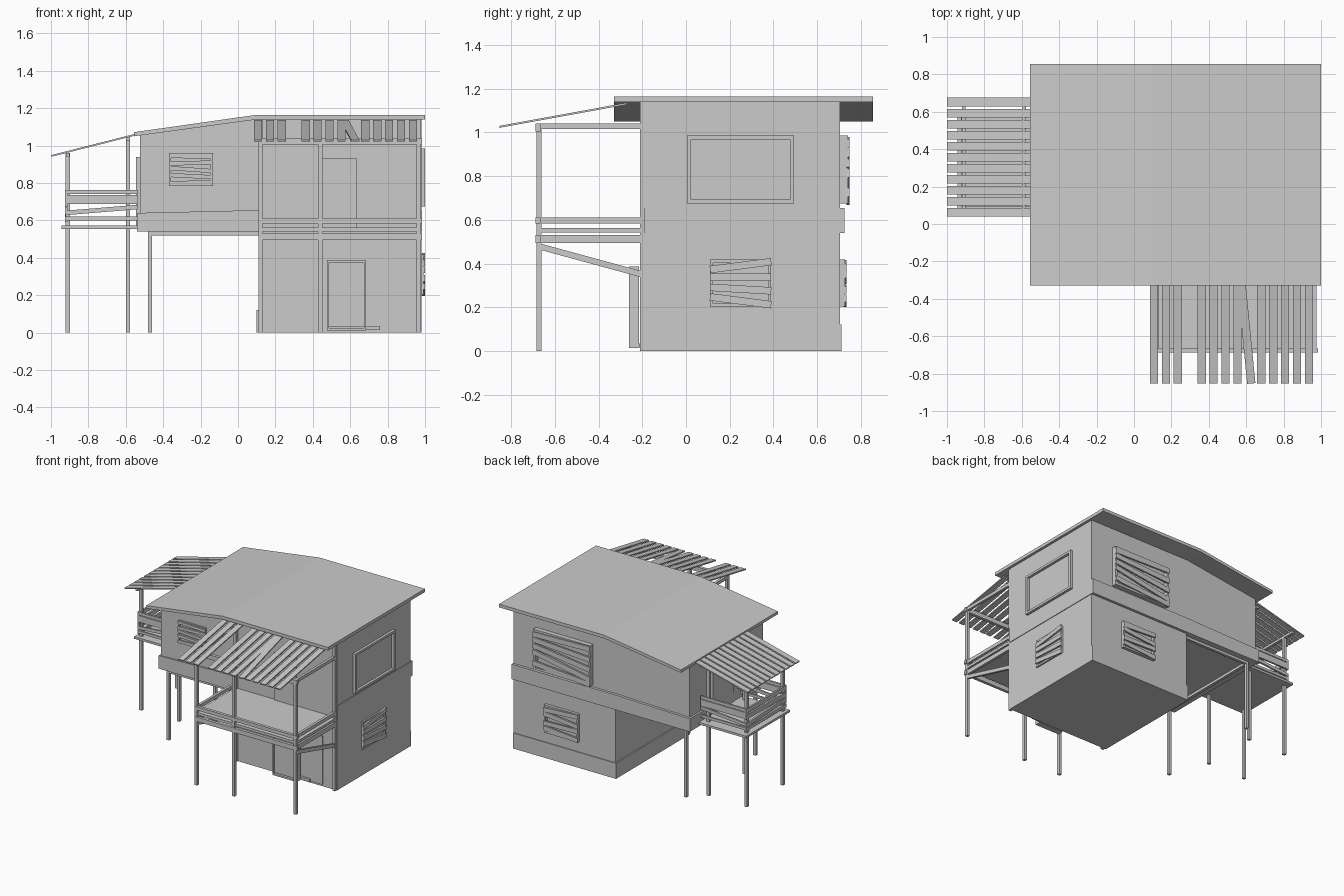
import bpy, math
from mathutils import Vector, Matrix

if "Cube" in bpy.data.objects:
    bpy.data.objects.remove(bpy.data.objects["Cube"])


def mesh(name, verts, faces):
    me = bpy.data.meshes.new(name)
    me.from_pydata(verts, [], faces)
    ob = bpy.data.objects.new(name, me)
    bpy.context.collection.objects.link(ob)
    return ob


BOX = [(0, 2, 3, 1), (4, 5, 7, 6), (0, 1, 5, 4), (2, 6, 7, 3), (0, 4, 6, 2), (1, 3, 7, 5)]


def box(name, x0, x1, y0, y1, z0, z1, mat=None):
    vs = [Vector((x, y, z)) for z in (z0, z1) for y in (y0, y1) for x in (x0, x1)]
    if mat:
        vs = [mat @ v for v in vs]
    return mesh(name, vs, BOX)


def plank(name, a, b, width, thick, side):
    """Straight board from a to b; side is the direction of its width."""
    a, b = Vector(a), Vector(b)
    d = (b - a).normalized()
    s = Vector(side)
    s = (s - d * s.dot(d)).normalized()
    m = Matrix((d, s, d.cross(s))).transposed().to_4x4()
    m.translation = (a + b) / 2
    l = (b - a).length / 2
    return box(name, -l, l, -width / 2, width / 2, -thick / 2, thick / 2, m)


def prism(name, prof, y0, y1):
    """Extrude an x-z outline along y."""
    n = len(prof)
    vs = [(x, y, z) for y in (y0, y1) for x, z in prof]
    fs = [tuple(range(n)), tuple(range(2 * n - 1, n - 1, -1))]
    fs += [(i, i + n, (i + 1) % n + n, (i + 1) % n) for i in range(n)]
    return mesh(name, vs, fs)


def window(name, pos, angle, w, h, depth, tilts=(), bar=0.018):
    """Framed opening facing local -y, optionally boarded up."""
    m = Matrix.Translation(pos) @ Matrix.Rotation(math.radians(angle), 4, 'Z')
    for s in (-1, 1):
        cx, cz = s * (w - bar) / 2, s * (h - bar) / 2
        box(name + "_jamb", cx - bar / 2, cx + bar / 2, -depth, 0, -h / 2, h / 2, m)
        box(name + "_rail", -w / 2, w / 2, -depth, 0, cz - bar / 2, cz + bar / 2, m)
    step = h / max(len(tilts), 1)
    for i, t in enumerate(tilts):
        z = -h / 2 + step * (i + .5)
        a, b = m @ Vector((-w / 2, -depth, z - t)), m @ Vector((w / 2, -depth, z + t))
        plank(name + "_board", a, b, step * .62, 0.014, (0, 0, 1))


# House body: lower room, wider upper storey, floor band and skirting
box("lower_room", .11, .98, -.19, .705, 0, .55)
prism("upper_storey", [(-.525, .54), (.98, .54), (.98, 1.142), (.1, 1.142), (-.525, 1.055)], -.19, .705)
for y0, y1, x1 in ((.7, .725, .985), (-.2, -.185, .11)):
    prism("floor_band", [(-.54, .54), (x1, .54), (x1, .655), (.11, .655), (-.54, .64)], y0, y1)
box("left_floor_band", -.54, -.52, -.2, .725, .54, .64)
box("right_floor_band", .975, .985, -.19, .725, .54, .655)
box("back_skirting", .1, .98, .7, .712, 0, .12)
box("left_skirting", .1, .115, -.19, .712, 0, .12)

# Main roof: flat part, then falling to the left
prism("roof", [(-.555, 1.05), (.1, 1.14), (1, 1.14), (1, 1.165), (.1, 1.165), (-.555, 1.072)], -.33, .855)

# Posts and beams beneath the overhanging storey
for y in (-.175, .67):
    box("support_post", -.482, -.46, y - .011, y + .011, 0, .54)
    box("support_beam", -.482, .11, y - .011, y + .011, .52, .542)
box("support_cross_beam", -.482, -.46, -.186, .68, .52, .542)

# Front balcony: posts, deck, rails and braces
for x in (.12, .44, .965):
    box("balcony_post", x - .011, x + .011, -.685, -.662, 0, 1.04)
for x in (.12, .965):
    box("wall_post", x - .011, x + .011, -.21, -.188, 0, 1.14)
    for z0, z1 in ((.495, .53), (.583, .61), (1.015, 1.04)):
        box("balcony_side_beam", x - .01, x + .01, -.685, -.19, z0, z1)
    plank("balcony_brace", (x, -.67, .478), (x, -.2, .35), .028, .018, (0, 0, 1))
box("balcony_deck", .11, .975, -.68, -.19, .542, .562)
for z0, z1 in ((.495, .53), (.583, .61), (1.005, 1.04)):
    box("balcony_front_beam", .11, .985, -.688, -.665, z0, z1)

# Front awning slats, one missing and one slipped
for i in range(14):
    x = .107 + i * .0637
    if i == 3:
        continue
    top, low = (.57, .627) if i == 8 else (x, x)
    plank("front_awning_slat", (top, -.27, 1.132), (low, -.852, 1.026), .044, .009, (1, 0, 0))

# Doors
box("upper_door", .45, .635, -.2, -.188, .562, .93)
box("ground_doorway", .45, .86, -.198, -.188, .015, .39)
box("ground_door", .485, .675, -.25, -.225, .03, .375)
window("ground_door_frame", (.58, -.215, .2), 0, .21, .375, .045, (), .012)
box("door_step", .675, .76, -.215, -.19, .015, .035)
box("left_door", -.545, -.52, .2, .45, .57, .94)

# Windows
window("front_window", (-.252, -.19, .872), 0, .235, .175, .012, (.004, -.006, -.008, .003, -.004), .012)
window("right_upper_window", (.98, .25, .83), 90, .49, .31, .02)
window("right_lower_window", (.98, .25, .31), 90, .28, .215, .012, (-.018, -.008, 0, .018), .014)
window("back_upper_window", (.545, .705, .83), 180, .49, .31, .036, (-.02, -.045, -.03, -.015, .006))
window("back_lower_window", (.56, .705, .31), 180, .29, .215, .022, (-.012, .004, -.014, .008), .014)

# Left balcony: deck, posts, railing boards
box("side_deck", -.945, -.53, .08, .615, .555, .572)
for x, top in ((-.91, .96), (-.588, 1.045)):
    for y in (.12, .56):
        box("side_post", x - .011, x + .011, y - .011, y + .011, 0, top)
    box("side_awning_beam", x - .01, x + .01, .06, .655, top - .018, top)
for y in (.1, .58):
    for z, w in ((.753, .022), (.712, .05), (.61, .02)):
        plank("side_rail", (-.925, y, z), (-.535, y, z), w, .014, (0, 0, 1))
    plank("side_loose_rail", (-.925, y, .64), (-.535, y, .672), .024, .014, (0, 0, 1))
for z0, z1, w in ((.745, .745, .035), (.69, .7, .035), (.655, .635, .03), (.605, .605, .025)):
    plank("side_end_rail", (-.918, .093, z0), (-.918, .587, z1), w, .014, (0, 0, 1))

# Left awning slats
for i in range(11):
    y = .063 + i * .0589
    plank("side_awning_slat", (-.998, y, .945), (-.52, y, 1.066), .046, .009, (0, 1, 0))
